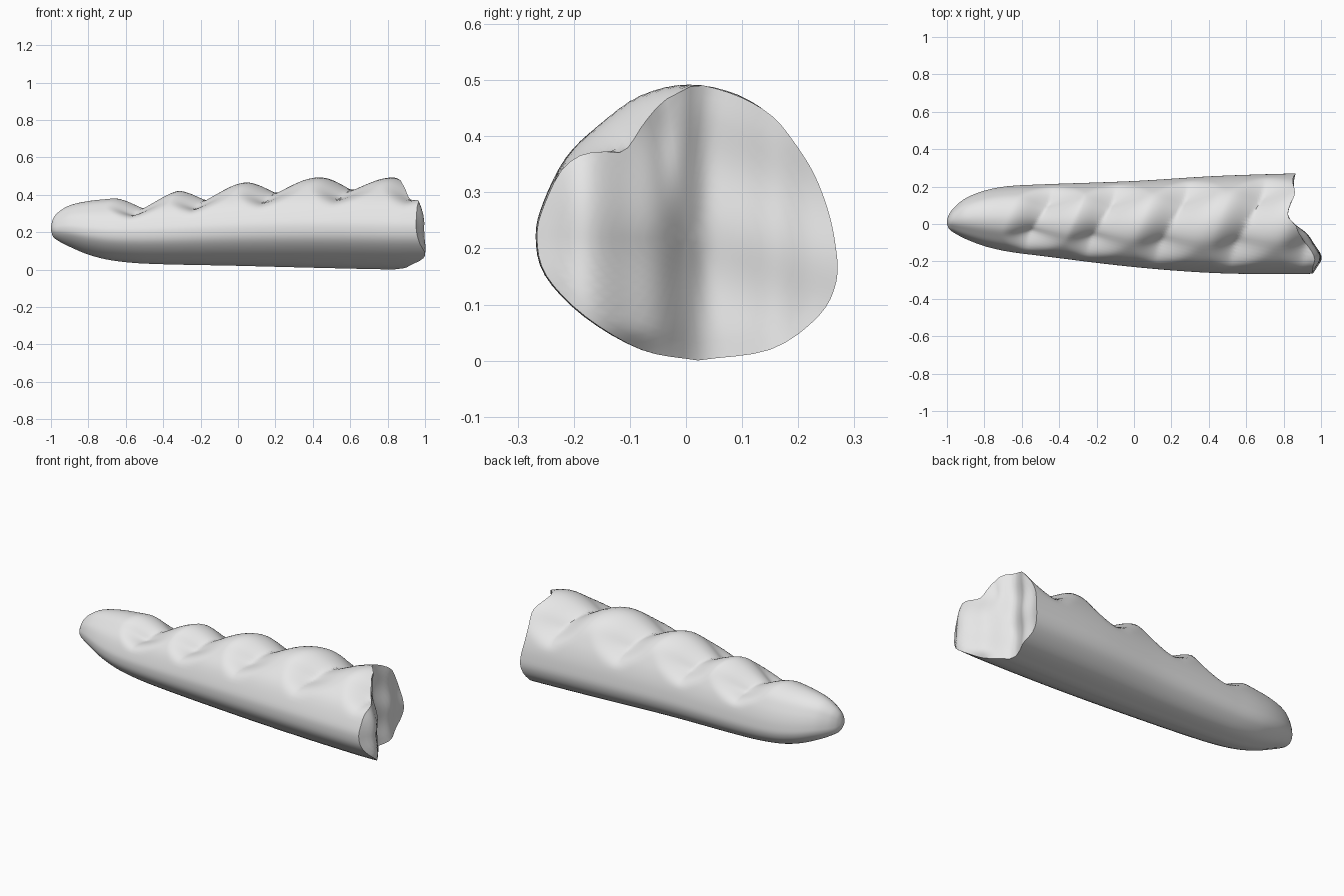
import bpy, bmesh
from math import sin
from mathutils import Vector

cube = bpy.data.objects.get("Cube")
if cube:
    bpy.data.objects.remove(cube, do_unlink=True)

SIDES, RINGS, CAP_RINGS = 72, 170, 14

# Outline of the loaf: x, front y, back y, bottom z, top z
OUTLINE = [
    (-1.0, 0.0, 0.02, 0.21, 0.23),
    (-0.99, -0.025, 0.05, 0.178, 0.27),
    (-0.96, -0.048, 0.09, 0.153, 0.307),
    (-0.9, -0.08, 0.137, 0.122, 0.343),
    (-0.8, -0.118, 0.177, 0.08, 0.366),
    (-0.68, -0.146, 0.2, 0.05, 0.379),
    (-0.5, -0.17, 0.21, 0.032, 0.4),
    (0.0, -0.23, 0.228, 0.02, 0.462),
    (0.43, -0.262, 0.254, 0.009, 0.492),
    (0.85, -0.268, 0.268, 0.0, 0.492),
    (1.0, -0.264, 0.27, 0.0, 0.488),
]
# Cross-section, anticlockwise from the bottom: width and height fractions
SECTION = [
    (0.08, 0), (0.56, 0.04), (0.88, 0.16), (1, 0.29), (0.99, 0.43),
    (0.93, 0.57), (0.82, 0.71), (0.64, 0.86), (0.37, 0.96), (0.03, 1),
    (-0.3, 0.96), (-0.58, 0.85), (-0.8, 0.73), (-0.95, 0.57), (-1, 0.45),
    (-0.94, 0.31), (-0.68, 0.16), (-0.3, 0.04), (0.08, 0),
]
SECTION = [(i, *point) for i, point in enumerate(SECTION)]
# Torn end: y, x
TORN = [(-0.27, 0.955), (-0.24, 0.97), (-0.18, 1.0), (-0.1, 0.955),
        (-0.05, 0.92), (0.0, 0.855), (0.04, 0.82), (0.1, 0.83),
        (0.16, 0.855), (0.22, 0.85), (0.27, 0.86)]
SLASHES = (-0.52, -0.18, 0.2, 0.605, 0.99)


def smooth(t):
    t = max(0.0, min(1.0, t))
    return t * t * (3 - 2 * t)


def lookup(table, key):
    """Smooth curve through the remaining columns of a table."""
    key = max(table[0][0], min(table[-1][0], key))
    i = next(n for n in range(len(table) - 1) if key <= table[n + 1][0])
    a, b = table[i], table[i + 1]
    before, after = table[max(i - 1, 0)], table[min(i + 2, len(table) - 1)]
    h = b[0] - a[0]
    t = (key - a[0]) / h
    result = []
    for p0, p, q, q1 in zip(before[1:], a[1:], b[1:], after[1:]):
        m0 = (q - p0) / (b[0] - before[0]) * h
        m1 = (q1 - p) / (after[0] - a[0]) * h
        s = smooth(t)
        result.append(p + (q - p) * s + t * (1 - t) * (m0 * (1 - t) - m1 * t))
    return result


def torn_x(y, z):
    x = lookup(TORN, y)[0]
    if y < 0:
        x -= 0.04 * smooth((z - 0.22) / 0.2) * smooth(-y / 0.05)
        x -= 0.04 * smooth((0.06 - z) / 0.06) * smooth(-y / 0.1)
    return x + 0.004 * sin(z * 30 + y * 9)


def slash_depth(x, y, rise):
    """Diagonal scoring between rounded swellings, pointed at both ends."""
    fade = smooth((rise - 0.28 + 0.4 * y) / 0.55)
    taper = 0.45 + 0.55 * fade
    depth = 0
    for centre in SLASHES:
        u = (x - centre - 0.42 * y) / taper
        t = max(0, 1 + u / 0.17 if u < 0 else 1 - u / 0.22)
        depth = max(depth, (smooth(t) + t * t) / 2)
    return 0.075 * depth * fade


def skin(x, step):
    front, back, low, high = lookup(OUTLINE, x)
    across, up = lookup(SECTION, step)
    centre = Vector(((front + back) / 2, low + (high - low) * 0.44))
    arm = Vector(((back - front) / 2 * across, low + (high - low) * up - centre.y))
    rise = arm.y / (high - centre.y)
    point = centre + arm
    return point - arm.normalized() * slash_depth(x, point.x, rise)


bm = bmesh.new()


def bridge(a, b):
    for i in range(SIDES):
        j = (i + 1) % SIDES
        bm.faces.new((a[i], a[j], b[j], b[i]))


# Crust, with rings crowded towards the rounded nose
steps = [(len(SECTION) - 1) * i / SIDES for i in range(SIDES)]
ends = []
for step in steps:
    x = 0.9
    for _ in range(6):
        x = (x + torn_x(*skin(x, step))) / 2
    ends.append(x)

nose = bm.verts.new((-1, 0.01, 0.22))
rings = []
for k in range(RINGS + 1):
    t = (k / RINGS) ** 1.25
    ring = []
    for step, end in zip(steps, ends):
        x = -1 + t * (end + 1)
        ring.append(bm.verts.new((x, *skin(x, step))))
    rings.append(ring)
for i in range(SIDES):
    bm.faces.new((nose, rings[0][(i + 1) % SIDES], rings[0][i]))
for a, b in zip(rings, rings[1:]):
    bridge(a, b)

# Torn end face, in shrinking rings
rim = rings[-1]
zc = 0.22
previous = rim
for k in range(1, CAP_RINGS):
    f = 1 - k / CAP_RINGS
    ring = []
    for v in rim:
        y, z = v.co.y * f, zc + (v.co.z - zc) * f
        ring.append(bm.verts.new((torn_x(y, z), y, z)))
    bridge(previous, ring)
    previous = ring
tip = bm.verts.new((torn_x(0, zc), 0, zc))
for i in range(SIDES):
    bm.faces.new((previous[i], previous[(i + 1) % SIDES], tip))

bmesh.ops.recalc_face_normals(bm, faces=bm.faces)
mesh = bpy.data.meshes.new("bread_loaf")
bm.to_mesh(mesh)
bm.free()

loaf = bpy.data.objects.new("bread_loaf", mesh)
bpy.context.collection.objects.link(loaf)

# Single pale material
mat = bpy.data.materials.new("pale_grey")
mat.use_nodes = True
colour = (0.8, 0.8, 0.8, 1)
mat.diffuse_color = colour
mat.node_tree.nodes["Principled BSDF"].inputs["Base Color"].default_value = colour
mesh.materials.append(mat)

bpy.ops.object.select_all(action='DESELECT')
loaf.select_set(True)
bpy.context.view_layer.objects.active = loaf
bpy.ops.object.shade_smooth_by_angle(angle=0.8)
